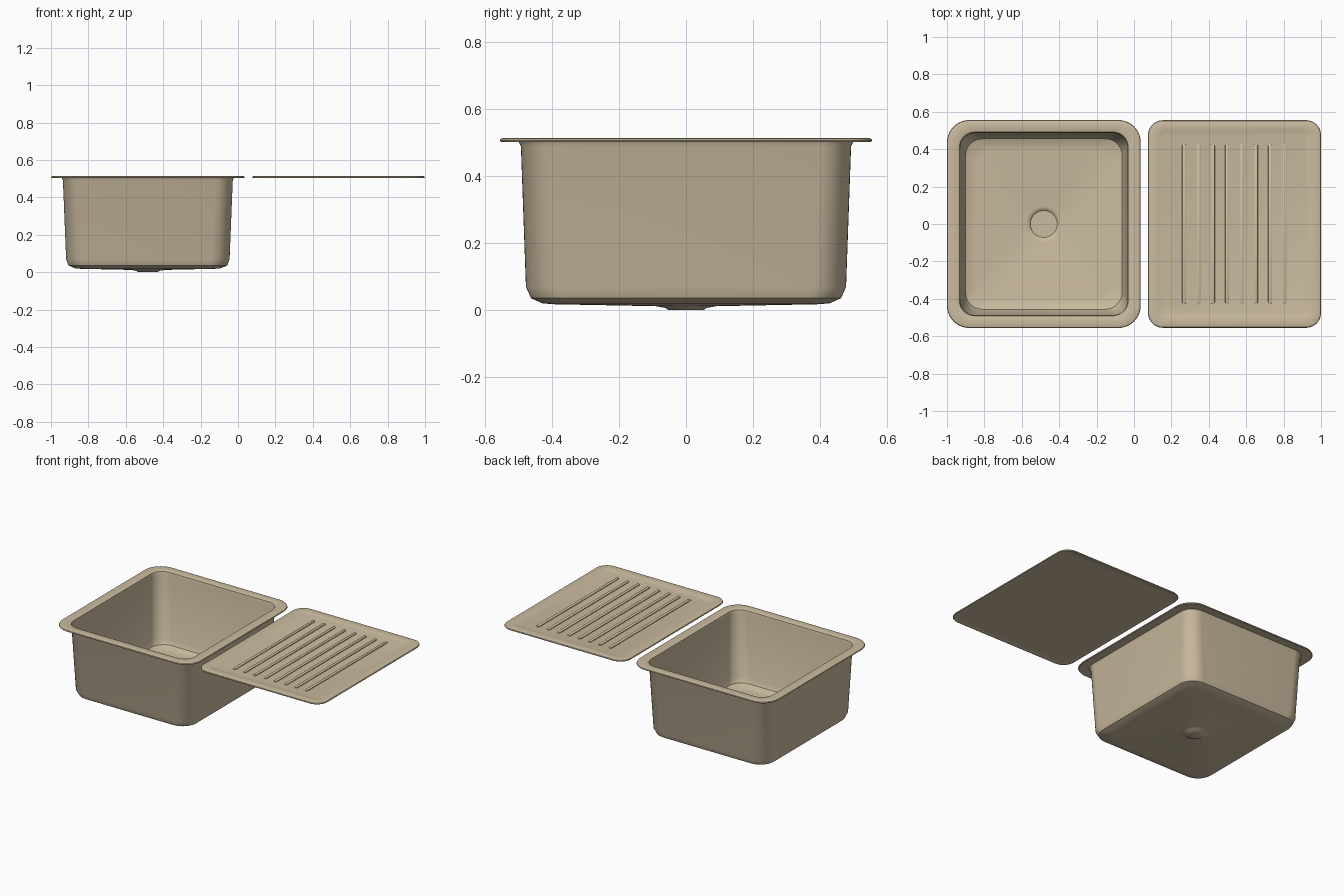
import bpy, bmesh, math

old = bpy.data.objects.get("Cube")
if old:
    bpy.data.objects.remove(old, do_unlink=True)

STEPS = 10  # segments in each rounded corner

beige = bpy.data.materials.new("warm_beige")
beige.use_nodes = True
color = (0.60, 0.50, 0.35, 1)
beige.diffuse_color = color
beige.node_tree.nodes["Principled BSDF"].inputs["Base Color"].default_value = color


def ring(bm, cx, hx, hy, r, z):
    """Rounded rectangle of vertices, counter-clockwise."""
    verts = []
    for k, (sx, sy) in enumerate(((1, 1), (-1, 1), (-1, -1), (1, -1))):
        for i in range(STEPS + 1):
            a = (k + i / STEPS) * math.pi / 2
            verts.append(bm.verts.new((cx + sx * (hx - r) + r * math.cos(a),
                                       sy * (hy - r) + r * math.sin(a), z)))
    return verts


def loft(name, cx, sections, angle=40):
    """Closed skin through rounded rectangles, capped at both ends."""
    bm = bmesh.new()
    rings = [ring(bm, cx, *s) for s in sections]
    for a, b in zip(rings, rings[1:]):
        for i in range(len(a)):
            j = (i + 1) % len(a)
            bm.faces.new((a[i], a[j], b[j], b[i]))
    bm.faces.new(rings[0][::-1])
    bm.faces.new(rings[-1])
    bmesh.ops.remove_doubles(bm, verts=bm.verts, dist=1e-5)
    bmesh.ops.recalc_face_normals(bm, faces=bm.faces)
    mesh = bpy.data.meshes.new(name)
    bm.to_mesh(mesh)
    bm.free()
    mesh.materials.append(beige)
    obj = bpy.data.objects.new(name, mesh)
    bpy.context.collection.objects.link(obj)
    bpy.ops.object.select_all(action='DESELECT')
    obj.select_set(True)
    bpy.context.view_layer.objects.active = obj
    bpy.ops.object.shade_smooth_by_angle(angle=math.radians(angle))
    return obj


def disc(r, z):
    return (r, r, r, z)


# Basin: up the outside from the drain, over the rim, down the inside
WX, WY = 0.455, 0.495
basin = [
    disc(0.052, 0.0), disc(0.062, 0.007), disc(0.09, 0.012),
    (0.36, 0.40, 0.10, 0.018),
    (0.39, 0.43, 0.10, 0.021),
    (0.425, 0.463, 0.10, 0.036),
    (0.437, 0.478, 0.10, 0.07),
    (WX - 0.001, WY - 0.002, 0.09, 0.49),
    (WX + 0.005, WY + 0.005, 0.09, 0.504),
    (0.514, 0.552, 0.115, 0.503),
    (0.518, 0.556, 0.12, 0.507),
    (0.515, 0.553, 0.117, 0.512),
    (0.505, 0.543, 0.107, 0.515),
    (WX + 0.004, WY + 0.004, 0.08, 0.515),
    (WX - 0.004, WY - 0.004, 0.08, 0.511),
    (WX - 0.008, WY - 0.008, 0.08, 0.49),
    (0.430, 0.471, 0.09, 0.075),
    (0.418, 0.456, 0.09, 0.043),
    (0.385, 0.425, 0.09, 0.029),
    (0.355, 0.395, 0.09, 0.026),
    disc(0.095, 0.020), disc(0.080, 0.017), disc(0.072, 0.009),
]
loft("basin", -0.482, basin)

# Draining board: thin tray with a raised, rounded border
BX, HX, HY = 0.5375, 0.4625, 0.555
board = [
    (HX - 0.04, HY - 0.04, 0.05, 0.505),
    (HX - 0.022, HY - 0.022, 0.06, 0.505),
    (HX - 0.018, HY - 0.018, 0.06, 0.503),
    (HX - 0.003, HY - 0.003, 0.077, 0.503),
    (HX, HY, 0.08, 0.507),
    (HX - 0.003, HY - 0.003, 0.077, 0.512),
    (HX - 0.012, HY - 0.012, 0.068, 0.515),
    (HX - 0.045, HY - 0.045, 0.05, 0.515),
    (HX - 0.060, HY - 0.060, 0.04, 0.512),
    (HX - 0.075, HY - 0.075, 0.03, 0.509),
]
loft("draining_board", BX, board)

# Raised draining ribs
for i in range(8):
    loft(f"draining_rib_{i + 1}", 0.268 + i * 0.0767, [
        (0.011, 0.428, 0.010, 0.507),
        (0.010, 0.428, 0.009, 0.513),
        (0.007, 0.425, 0.006, 0.515),
    ])
